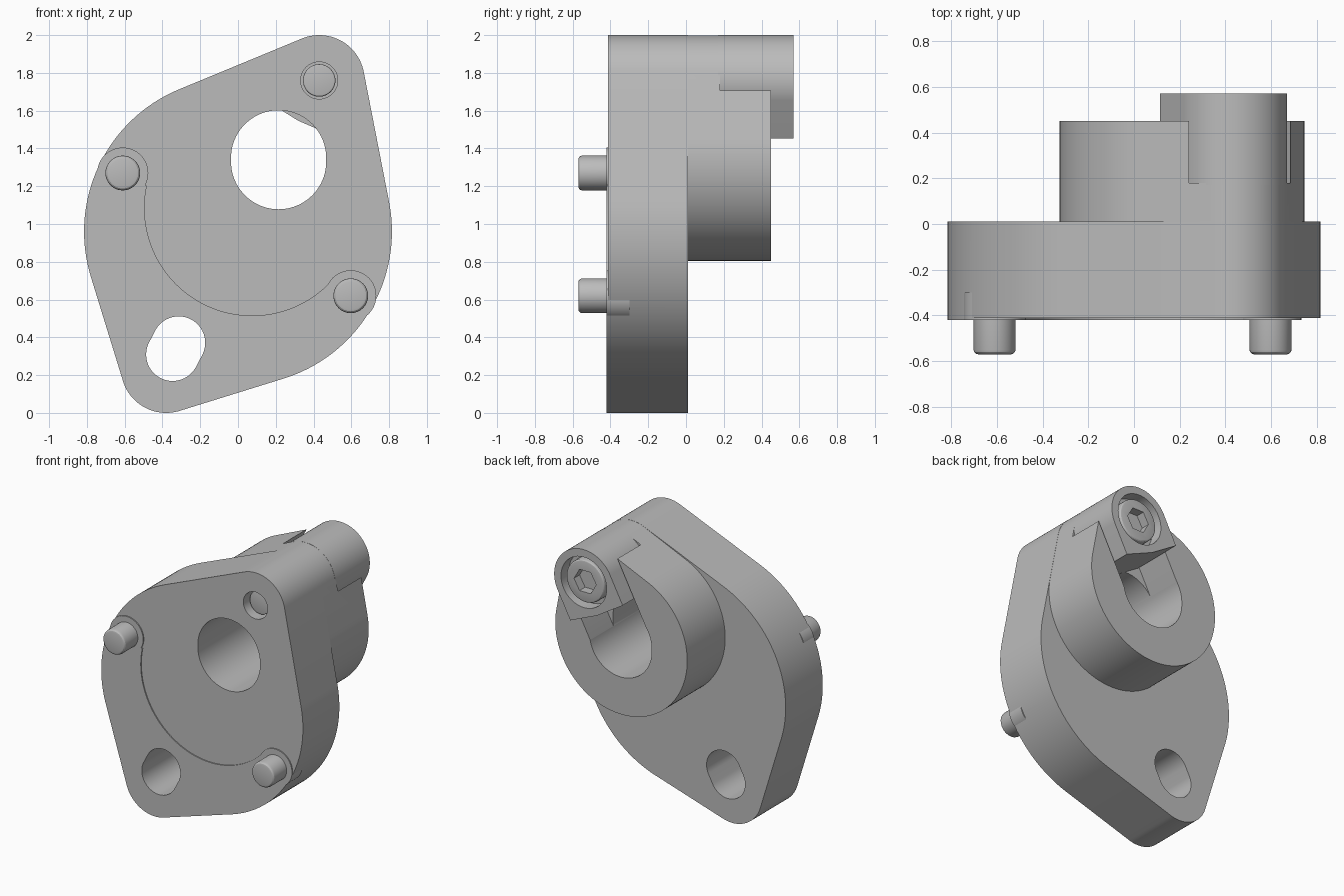
import bpy
import bmesh
from math import sin, cos, pi, radians
from mathutils import Vector
from mathutils.geometry import convex_hull_2d

if "Cube" in bpy.data.objects:
    bpy.data.objects.remove(bpy.data.objects["Cube"], do_unlink=True)

grey = bpy.data.materials.new("grey metal")
grey.use_nodes = True
colour = (0.5, 0.5, 0.5, 1)
grey.diffuse_color = colour
grey.node_tree.nodes["Principled BSDF"].inputs["Base Color"].default_value = colour

# Key positions in the (x, z) plane
HUB = Vector((0.21, 1.34))
CLAMP = Vector((0.43, 1.76))
FOOT = Vector((-0.38, 0.24))
PINS = [Vector((-0.61, 1.27)), Vector((0.597, 0.62))]
FRONT, BACK, HUB_END, CLAMP_END = -0.42, 0.01, 0.45, 0.57
SLOT_FLOOR = 0.18
up = (CLAMP - HUB).normalized()      # from the bore towards the clamp
side = Vector((up.y, -up.x))


def circle(c, r, n=96):
    return [Vector((c[0] + r * cos(2 * pi * i / n), c[1] + r * sin(2 * pi * i / n)))
            for i in range(n)]


def hull(*groups):
    pts = [p for g in groups for p in g]
    return [pts[i] for i in convex_hull_2d(pts)]


def along(origin, a, s):
    return origin + up * a + side * s


def prism(name, pts, y0, y1, bevel=0):
    """Extrude an outline in (x, z) from y0 to y1; bevel rounds the y0 rim."""
    bm = bmesh.new()
    base = bm.faces.new([bm.verts.new((p[0], y0, p[1])) for p in pts])
    rim = list(base.edges)
    ext = bmesh.ops.extrude_face_region(bm, geom=[base], use_keep_orig=True)
    new = [v for v in ext["geom"] if isinstance(v, bmesh.types.BMVert)]
    bmesh.ops.translate(bm, verts=new, vec=(0, y1 - y0, 0))
    if bevel:
        bmesh.ops.bevel(bm, geom=rim, offset=bevel, segments=3, profile=0.5,
                        affect='EDGES')
    bmesh.ops.recalc_face_normals(bm, faces=bm.faces)
    mesh = bpy.data.meshes.new(name)
    bm.to_mesh(mesh)
    bm.free()
    mesh.materials.append(grey)
    ob = bpy.data.objects.new(name, mesh)
    bpy.context.collection.objects.link(ob)
    return ob


def activate(ob):
    bpy.ops.object.select_all(action='DESELECT')
    ob.select_set(True)
    bpy.context.view_layer.objects.active = ob


def combine(ob, other, operation='DIFFERENCE'):
    mod = ob.modifiers.new(operation.title(), 'BOOLEAN')
    mod.operation, mod.object, mod.solver = operation, other, 'EXACT'
    activate(ob)
    bpy.ops.object.modifier_apply(modifier=mod.name)
    bpy.data.objects.remove(other, do_unlink=True)


def cut(ob, pts, y0, y1):
    combine(ob, prism("cutter", pts, y0, y1))


# Flange plate with rounded corners, joined to the hub behind it
body = prism("flange_and_hub",
             hull(circle((0, 0.96), 0.815, 160), circle(CLAMP, 0.24), circle(FOOT, 0.24)),
             FRONT, BACK)
hub = prism("hub", hull(circle(HUB, 0.535, 128), circle(CLAMP, 0.239)), -0.1, HUB_END)
combine(body, hub, 'UNION')

# Shallow step on the front face, leaving a raised crescent
step = FRONT + 0.008
far = Vector((1.3, 2.4))
cut(body, [PINS[0] - Vector((1.205, -0.65)), PINS[1] + Vector((1.205, -0.65)),
           PINS[1] + far, PINS[0] + far], FRONT - 0.05, step)
cut(body, circle((0.075, 1.085), 0.57, 128), FRONT - 0.05, step)

# Main bore, clamp slot and slotted mounting hole
cut(body, hull(circle(HUB + Vector((0.005, 0.01)), 0.252),
               circle(HUB + Vector((0.005, -0.01)), 0.252)), -0.6, 0.7)
cut(body, [along(HUB, a, s) for a, s in ((0, -0.25), (0, 0.25), (1, 0.25), (1, -0.25))],
    SLOT_FLOOR, 0.7)
hole = Vector((-0.33, 0.34))
cut(body, hull(circle(hole + up * 0.035, 0.14), circle(hole - up * 0.035, 0.14)), -0.6, 0.3)
cut(body, circle(CLAMP, 0.098, 64), -0.6, -0.2)

# Clamp block that fills the slot and stands proud of the hub
clamp = prism("clamp_block",
              hull(circle(CLAMP, 0.24), [along(CLAMP, -0.222, s) for s in (-0.24, 0.24)]),
              SLOT_FLOOR - 0.01, CLAMP_END)
cut(clamp, circle(CLAMP, 0.185, 64), CLAMP_END - 0.09, 0.7)

# Socket screw: head with a hexagonal recess, and its tip at the front
head = prism("screw_head", circle(CLAMP, 0.155, 64), CLAMP_END - 0.015, CLAMP_END - 0.1, 0.015)
cut(head, circle(CLAMP, 0.09, 6), CLAMP_END - 0.08, 0.7)
tip = prism("screw_tip", circle(CLAMP, 0.086, 48), -0.36, -0.15, 0.01)

# Dowel pins, each on a round raised pad
parts = [body, clamp, head, tip]
for label, p in zip(("right", "left"), PINS):
    parts.append(prism(label + "_pin_pad", circle(p, 0.135, 64), FRONT, -0.3))
    parts.append(prism(label + "_dowel_pin", circle(p, 0.092, 48), -0.57, -0.35, 0.02))

for ob in parts:
    activate(ob)
    bpy.ops.object.shade_smooth_by_angle(angle=radians(25))
